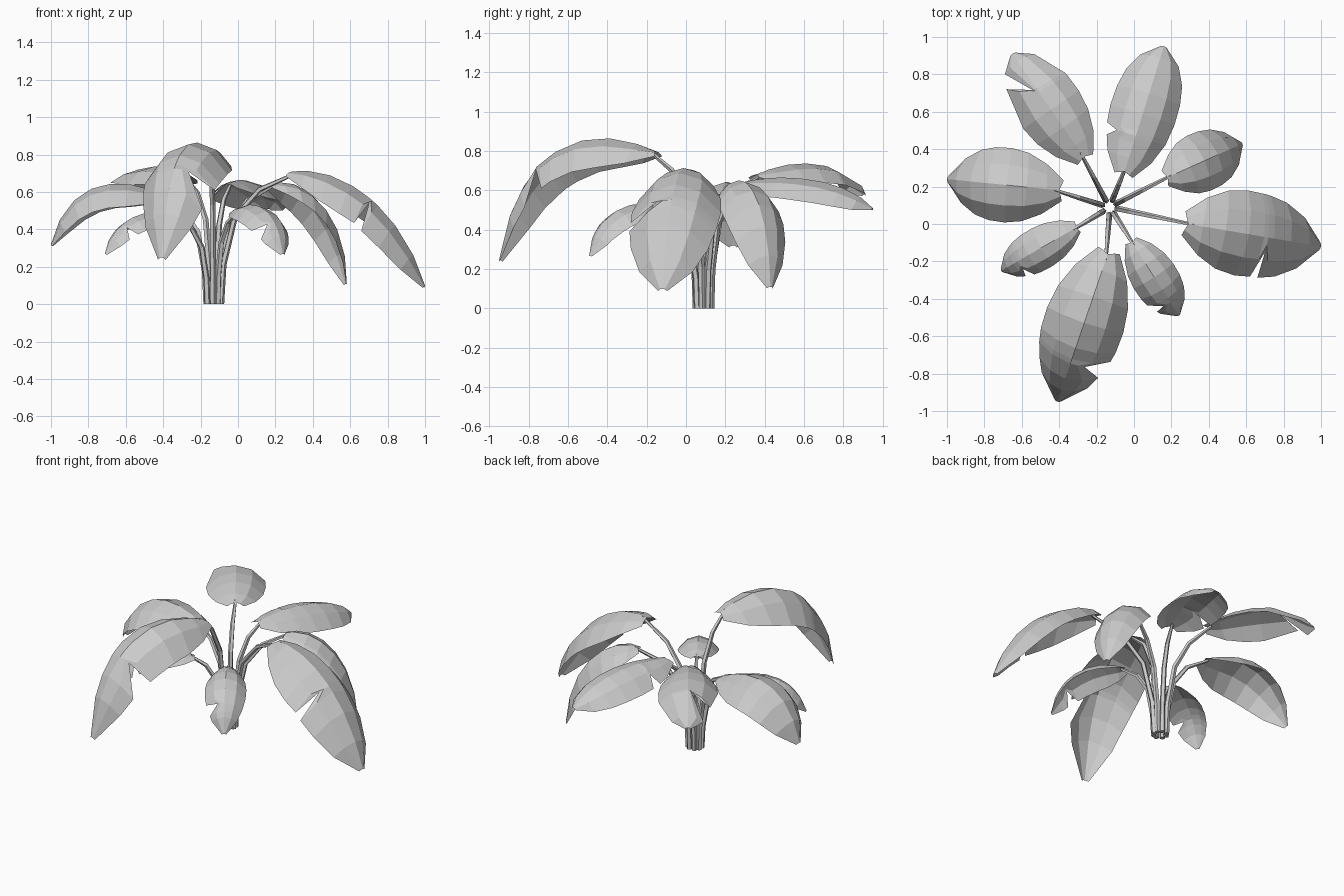
import bpy, bmesh
from mathutils import Vector

if "Cube" in bpy.data.objects:
    bpy.data.objects.remove(bpy.data.objects["Cube"])

UP = Vector((0, 0, 1))
CROWN = Vector((-0.13, 0.09, 0))
PROFILE = [(0, .28), (.1, .68), (.25, .92), (.4, 1), (.55, .98), (.7, .87), (.86, .60), (1, .10)]

# name: base xy, tip xy, midrib heights, reach of third control, half width, edge drop,
#       notch (side, start, apex, end, depth, forward slide of the torn edge)
LEAVES = {
    "right": ((.29, 0), (1, -.12), (.71, .75, .51, .10), .83, .23, .65, (-1, .50, .53, .57, .35, .01)),
    "front": ((-.14, -.16), (-.41, -.95), (.80, .94, .90, .25), .86, .215, .75, (1, .62, .65, .76, .4, 0)),
    "back": ((-.05, .28), (.16, .95), (.64, .70, .65, .51), .83, .18, .6, (1, .20, .25, .28, .65, 0)),
    "back_left": ((-.27, .36), (-.65, .91), (.68, .78, .75, .58), .83, .18, .55, (1, .55, .58, .88, .1, .12)),
    "left": ((-.40, .18), (-1, .24), (.58, .70, .68, .32), .86, .20, .65, None),
    "back_right": ((.18, .25), (.58, .43), (.64, .70, .53, .11), .95, .16, .7, None),
    "front_left": ((-.31, -.02), (-.71, -.25), (.46, .54, .48, .27), .86, .115, .65, (1, .64, .69, .75, .5, 0)),
    "front_right": ((-.01, -.10), (.24, -.49), (.50, .58, .52, .27), .88, .125, .65, (-1, .66, .72, .80, .4, 0)),
}


def width_at(t):
    for (a, wa), (b, wb) in zip(PROFILE, PROFILE[1:]):
        if t <= b:
            return wa + (wb - wa) * (t - a) / (b - a)
    return 0


def finish(bm, name):
    mesh = bpy.data.meshes.new(name)
    bm.to_mesh(mesh)
    bm.free()
    bpy.context.collection.objects.link(bpy.data.objects.new(name, mesh))


def bridge(bm, rows, closed=False):
    for a, b in zip(rows, rows[1:]):
        n = len(a)
        for i in range(n if closed else n - 1):
            j = (i + 1) % n
            bm.faces.new((a[i], a[j], b[j], b[i]))


def make_leaf(name, base, tip, heights, reach, half, drop, notch):
    base, tip = Vector((*base, 0)), Vector((*tip, 0))
    ahead = (tip - base).normalized()
    side = UP.cross(ahead)
    ctrl = [base.lerp(tip, f) + UP * z for f, z in zip((0, .36, reach, 1), heights)]

    def rib(t):
        u = 1 - t
        return (ctrl[0] * u**3 + ctrl[1] * (3 * u * u * t)
                + ctrl[2] * (3 * u * t * t) + ctrl[3] * t**3)

    # Regular rows, with three closely set rows where the edge is torn
    ts = [t for t, _ in PROFILE]
    if notch:
        ts = [t for t in ts if not notch[1] - .04 < t < notch[3] + .04]
        ts = sorted(ts + list(notch[1:4]))
    bm = bmesh.new()
    rows = []
    for t in ts:
        tangent = rib(min(t + .01, 1)) - rib(max(t - .01, 0))
        down = -(tangent.cross(side).normalized() + UP).normalized()
        row = []
        for s in (-1, -.55, 0, .55, 1):
            w = half * width_at(t)
            torn = notch and s * notch[0] > 0
            slide = notch[5] * abs(s) if torn and t == notch[1] else 0
            s *= 1 - 2 * slide
            if torn and t == notch[2]:
                s *= notch[4]
            sag = drop * min(1, .6 + 3 * t)
            p = rib(t) + side * (s * w) + down * (sag * w * abs(s) ** 2.2)
            p += tangent.normalized() * slide
            if t == 0:
                p -= ahead * (.12 * half * abs(s))
            row.append(bm.verts.new(p))
        rows.append(row)
    bridge(bm, rows)
    finish(bm, name + "_leaf")
    return rib(.04) - UP * .008


def make_stem(name, end):
    flat = Vector((end.x, end.y, 0))
    foot = CROWN + (flat - CROWN).normalized() * .04
    path = [foot + (flat - foot) * f + UP * (end.z * z)
            for f, z in ((0, 0), (.03, .3), (.18, .66), (.5, .87), (1, 1))]
    across = UP.cross(flat - foot).normalized()
    bm = bmesh.new()
    rows = []
    for i, p in enumerate(path):
        d = (path[min(i + 1, 4)] - path[max(i - 1, 0)]).normalized()
        if i == 0:
            d = UP
        n = d.cross(across)
        r = (.017, .017, .016, .014, .009)[i]
        rows.append([bm.verts.new(p + (across * a + n * b) * r)
                     for a, b in ((1, 0), (.31, .95), (-.81, .59), (-.81, -.59), (.31, -.95))])
    bridge(bm, rows, closed=True)
    bm.faces.new(rows[0])
    bm.faces.new(rows[-1])
    bmesh.ops.recalc_face_normals(bm, faces=bm.faces)
    finish(bm, name + "_stem")


# Each leaf hangs from its own bent stem out of the common crown
for name, spec in LEAVES.items():
    make_stem(name, make_leaf(name, *spec))
